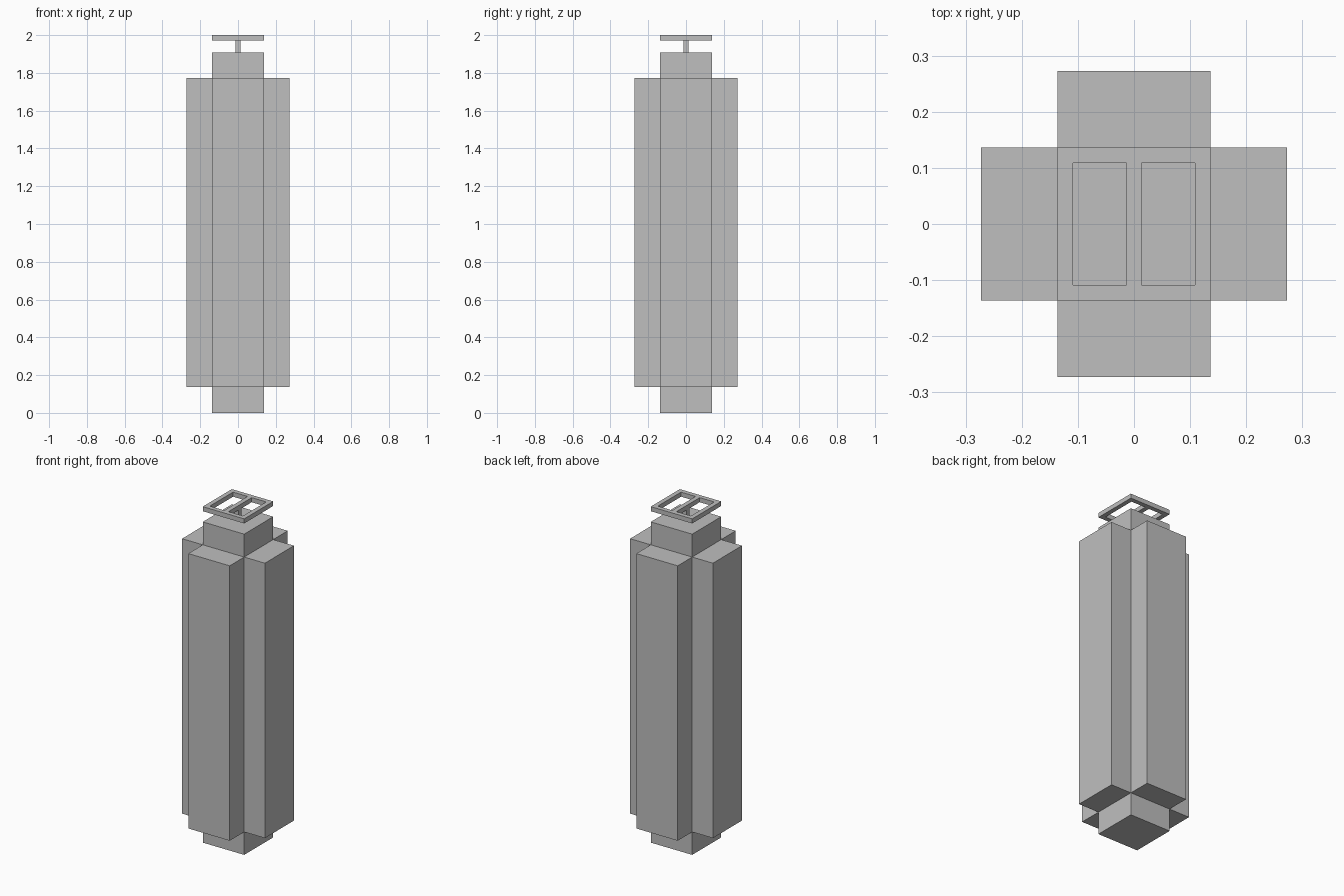
import bpy
import bmesh

cube = bpy.data.objects.get("Cube")
if cube:
    bpy.data.objects.remove(cube, do_unlink=True)

U = 2 / 73.333          # thickness of the thin bars
HALF = 5 * U            # half width of the core
CORE_TOP = 70 * U
FRAME_BOTTOM = 2 - U

grey = bpy.data.materials.new("grey")
grey.use_nodes = True
grey.diffuse_color = (0.52, 0.52, 0.52, 1)
grey.node_tree.nodes["Principled BSDF"].inputs["Base Color"].default_value = grey.diffuse_color


def add_object(name, bm):
    bmesh.ops.recalc_face_normals(bm, faces=bm.faces)
    mesh = bpy.data.meshes.new(name)
    bm.to_mesh(mesh)
    bm.free()
    mesh.materials.append(grey)
    obj = bpy.data.objects.new(name, mesh)
    bpy.context.collection.objects.link(obj)
    return obj


def box(name, low, high):
    bm = bmesh.new()
    bmesh.ops.create_cube(bm, size=1)
    for v in bm.verts:
        v.co = [(a + b) / 2 + c * (b - a) for a, b, c in zip(low, high, v.co)]
    return add_object(name, bm)


# Central column
box("core", (-HALF, -HALF, 0), (HALF, HALF, CORE_TOP))

# Four side blocks around the column
bottom, top = 5 * U, 65 * U
for side, s in (("left", 1), ("right", -1)):
    x = sorted((s * HALF, s * 2 * HALF))
    box(side + "_block", (x[0], -HALF, bottom), (x[1], HALF, top))
for side, s in (("back", 1), ("front", -1)):
    y = sorted((s * HALF, s * 2 * HALF))
    box(side + "_block", (-HALF, y[0], bottom), (HALF, y[1], top))

# Thin post carrying the top frame
box("post", (-U / 2, -U / 2, CORE_TOP), (U / 2, U / 2, FRAME_BOTTOM))

# Flat top frame with two rectangular openings
xs = (-HALF, U - HALF, -U / 2, U / 2, HALF - U, HALF)
ys = (-HALF, U - HALF, HALF - U, HALF)
bm = bmesh.new()
grid = [[bm.verts.new((x, y, FRAME_BOTTOM)) for y in ys] for x in xs]
for i in range(len(xs) - 1):
    for j in range(len(ys) - 1):
        if j == 1 and i in (1, 3):
            continue
        bm.faces.new((grid[i][j], grid[i + 1][j], grid[i + 1][j + 1], grid[i][j + 1]))
raised = bmesh.ops.extrude_face_region(bm, geom=bm.faces[:], use_keep_orig=True)
verts = [g for g in raised["geom"] if isinstance(g, bmesh.types.BMVert)]
bmesh.ops.translate(bm, verts=verts, vec=(0, 0, U))
add_object("top_frame", bm)
